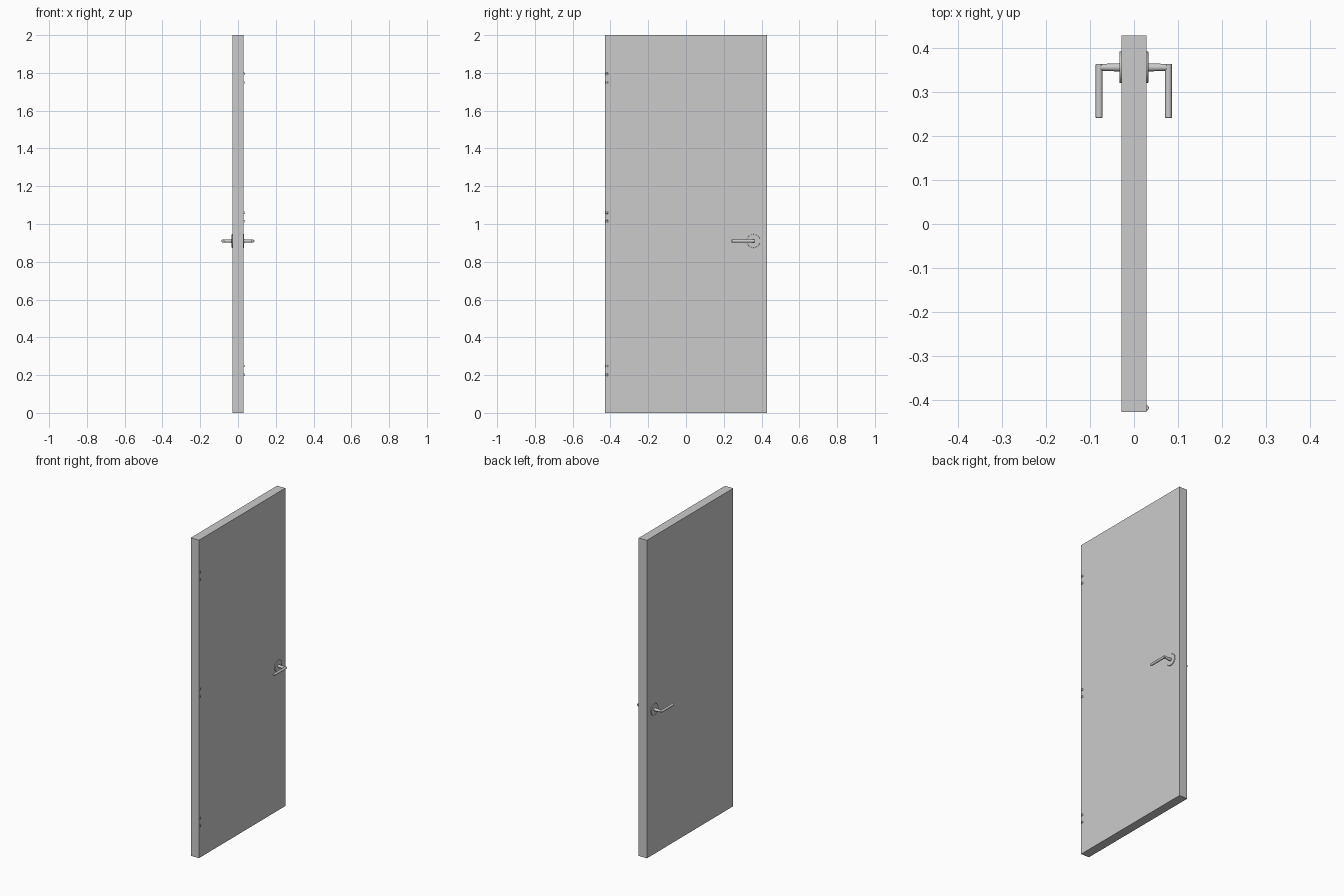
import bpy
from mathutils import Vector

cube = bpy.data.objects.get("Cube")
if cube:
    bpy.data.objects.remove(cube, do_unlink=True)

grey = bpy.data.materials.new("light grey")
grey.use_nodes = True
colour = (0.6, 0.6, 0.6, 1)
grey.diffuse_color = colour
grey.node_tree.nodes["Principled BSDF"].inputs["Base Color"].default_value = colour

FACE_X = 0.0285      # half thickness of the leaf
HANDLE_Y, HANDLE_Z = 0.357, 0.91


def finish(name, bevel=0.0, smooth=True):
    ob = bpy.context.object
    ob.name = name
    ob.data.materials.append(grey)
    bpy.ops.object.transform_apply(location=False, rotation=True, scale=True)
    if bevel:
        mod = ob.modifiers.new("soft edge", "BEVEL")
        mod.width = bevel
        mod.segments = 2
    if smooth:
        bpy.ops.object.shade_smooth_by_angle()
    return ob


def rod(name, start, end, radius, tip=None, bevel=0.0):
    """Round bar between two points, optionally tapered."""
    a, b = Vector(start), Vector(end)
    bpy.ops.mesh.primitive_cone_add(
        vertices=32, radius1=radius, radius2=radius if tip is None else tip,
        depth=(b - a).length, location=(a + b) / 2,
        rotation=(b - a).to_track_quat("Z", "Y").to_euler())
    return finish(name, bevel)


# Door leaf
bpy.ops.mesh.primitive_cube_add(size=1, location=(-0.0005, 0.001, 1))
bpy.context.object.scale = (FACE_X * 2, 0.858, 2)
finish("door_leaf", smooth=False)

# Lever handle and round rose on each face
for side, sx in (("left", 1), ("right", -1)):
    def at(x, y):
        return (sx * x - 0.0005, y, HANDLE_Z)
    rod(side + "_rose", at(FACE_X - 0.002, HANDLE_Y), at(0.033, HANDLE_Y),
        0.036, bevel=0.0015)
    rod(side + "_handle_neck", at(0.03, HANDLE_Y), at(0.079, HANDLE_Y),
        0.0095, tip=0.0075)
    rod(side + "_lever", at(0.079, HANDLE_Y + 0.008), at(0.079, 0.242),
        0.0078, bevel=0.0015)

# Paired hinge knuckles along the hinged edge
for place, z in (("lower", 0.225), ("middle", 1.037), ("upper", 1.772)):
    for part, dz in (("bottom", -0.023), ("top", 0.023)):
        rod(f"{place}_hinge_{part}_knuckle", (0.028, -0.419, z + dz - 0.006),
            (0.028, -0.419, z + dz + 0.006), 0.006, bevel=0.001)
